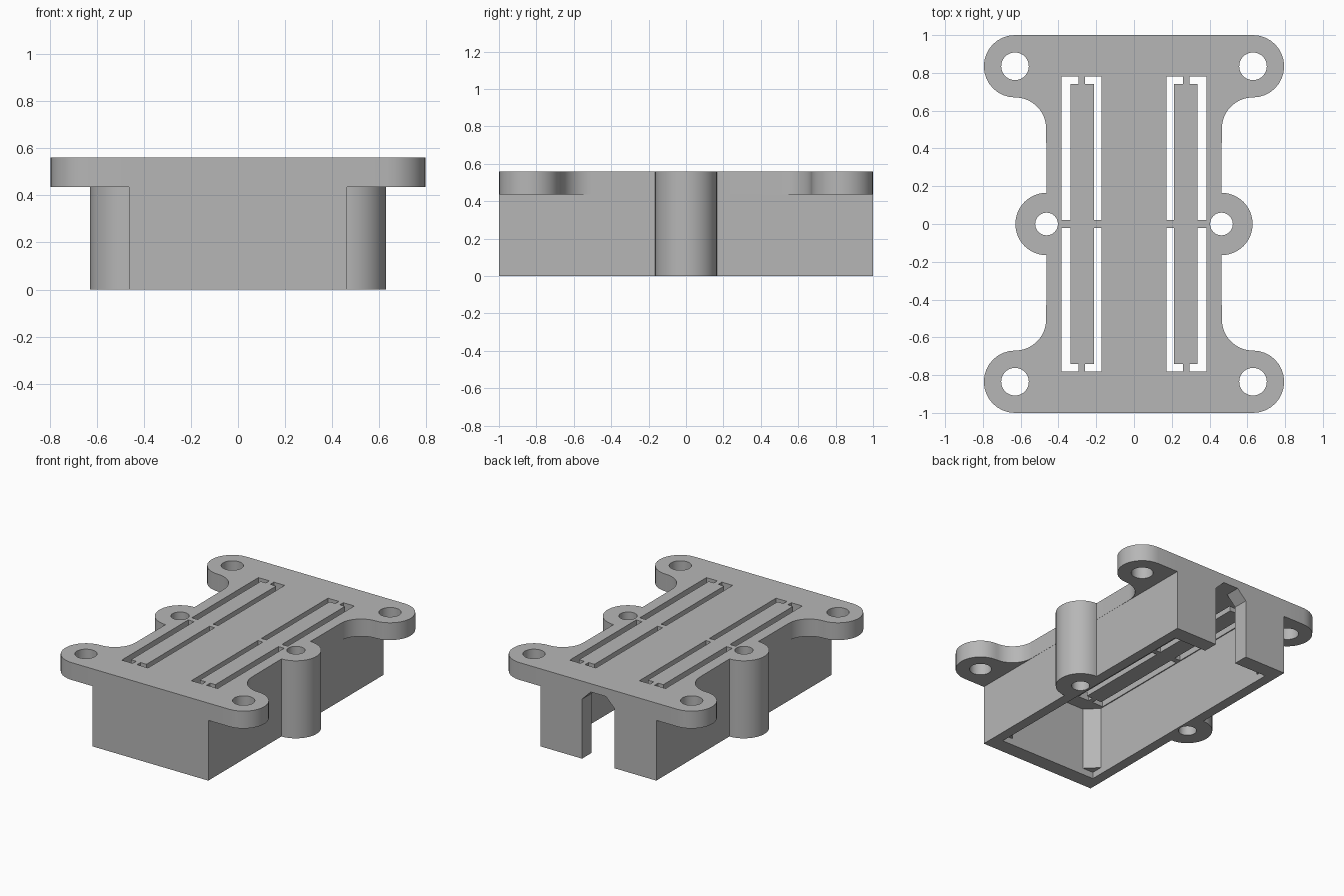
import bpy, bmesh
from math import sin, cos, radians

if "Cube" in bpy.data.objects:
    bpy.data.objects.remove(bpy.data.objects["Cube"], do_unlink=True)

TOP, FLANGE, CEILING = 0.56, 0.435, 0.5
HALF_W, ROUND = 0.463, 0.165
TAB_X, TAB_Y = 0.63, 0.835

grey = bpy.data.materials.new("plain_grey")
grey.use_nodes = True
grey.diffuse_color = (0.47, 0.47, 0.47, 1)
grey.node_tree.nodes["Principled BSDF"].inputs["Base Color"].default_value = grey.diffuse_color


def arc(cx, cy, r, start, end, steps=16):
    angles = [radians(start + (end - start) * i / steps) for i in range(steps + 1)]
    return [(cx + r * cos(a), cy + r * sin(a)) for a in angles]


def circle(cx, cy, r):
    return arc(cx, cy, r, 0, 360, 40)[:-1]


def four_way(quarter):
    """Mirror a counterclockwise quarter outline into a closed outline."""
    left = [(-x, y) for x, y in reversed(quarter)]
    full = quarter + left + [(-x, -y) for x, y in quarter] + [(x, -y) for x, y in reversed(quarter)]
    clean = []
    for p in full:
        if all(abs(p[0] - q[0]) + abs(p[1] - q[1]) > 1e-5 for q in clean):
            clean.append(p)
    return clean


def prism(name, outlines, low, high, along_y=False):
    """Extrude closed outlines along z, or along y for x-z outlines."""
    bm = bmesh.new()
    for outline in outlines:
        place = (lambda p, h: (p[0], h, p[1])) if along_y else (lambda p, h: (p[0], p[1], h))
        face = bm.faces.new([bm.verts.new(place(p, low)) for p in outline])
        moved = bmesh.ops.extrude_face_region(bm, geom=[face])["geom"]
        for v in (g for g in moved if isinstance(g, bmesh.types.BMVert)):
            v.co["xyz".index("y" if along_y else "z")] = high
    bmesh.ops.recalc_face_normals(bm, faces=bm.faces)
    mesh = bpy.data.meshes.new(name)
    bm.to_mesh(mesh)
    bm.free()
    mesh.materials.append(grey)
    obj = bpy.data.objects.new(name, mesh)
    bpy.context.collection.objects.link(obj)
    return obj


def combine(target, other, operation):
    mod = target.modifiers.new("combine", "BOOLEAN")
    mod.operation, mod.solver, mod.object = operation, "EXACT", other
    graph = bpy.context.evaluated_depsgraph_get()
    mesh = bpy.data.meshes.new_from_object(target.evaluated_get(graph))
    target.modifiers.clear()
    target.data = mesh
    bpy.data.objects.remove(other, do_unlink=True)


def mirrored(outline):
    return [[(sx * x, sy * y) for x, y in outline] for sx in (1, -1) for sy in (1, -1)]


def rectangle(w, d):
    return [(w, -d), (w, d), (-w, d), (-w, -d)]


# Body with a round screw boss on each long side
boss = arc(HALF_W, 0, ROUND, 0, 90)
housing = prism("housing", [four_way(boss + [(HALF_W, 1)])], 0, TOP)

# Top flange with filleted corner tabs
tab = arc(TAB_X, TAB_Y - 2 * ROUND, ROUND, 180, 90) + arc(TAB_X, TAB_Y, ROUND, -90, 90)
combine(housing, prism("flange", [four_way(boss + tab)], FLANGE, TOP), "UNION")

# Hollow interior: corner posts stop short of the open bottom
in_x, in_y, post = 0.39, 0.89, 0.085
cavity = four_way([(in_x, in_y - post), (in_x - post, in_y)])
combine(housing, prism("cavity", [cavity], -0.1, CEILING), "DIFFERENCE")
combine(housing, prism("lid_recess", [rectangle(in_x, in_y)], -0.1, 0.047), "DIFFERENCE")

# Chamfered cable opening in the back wall
opening = [(0.13, -0.1), (0.13, 0.43), (0.06, CEILING), (-0.06, CEILING), (-0.13, 0.43), (-0.13, -0.1)]
combine(housing, prism("cable_opening", [opening], 0.8, 1.1, True), "DIFFERENCE")

# Screw holes through tabs and bosses
holes = mirrored(circle(TAB_X, TAB_Y, 0.073)) + [circle(s * HALF_W, 0, 0.06) for s in (1, -1)]
combine(housing, prism("screw_holes", holes, -0.1, 0.7), "DIFFERENCE")

# Hooked slots around the two long strips
near, far, gap = 0.74, 0.78, 0.02
outer = [(0.383, gap), (0.383, far), (0.295, far), (0.295, near), (0.337, near), (0.337, gap)]
inner = [(0.173, gap), (0.213, gap), (0.213, near), (0.26, near), (0.26, far), (0.173, far)]
combine(housing, prism("slots", mirrored(outer) + mirrored(inner), 0.4, 0.7), "DIFFERENCE")

# Smooth the round walls, keep edges crisp
bpy.ops.object.select_all(action="DESELECT")
housing.select_set(True)
bpy.context.view_layer.objects.active = housing
bpy.ops.object.shade_smooth_by_angle(angle=radians(30))
